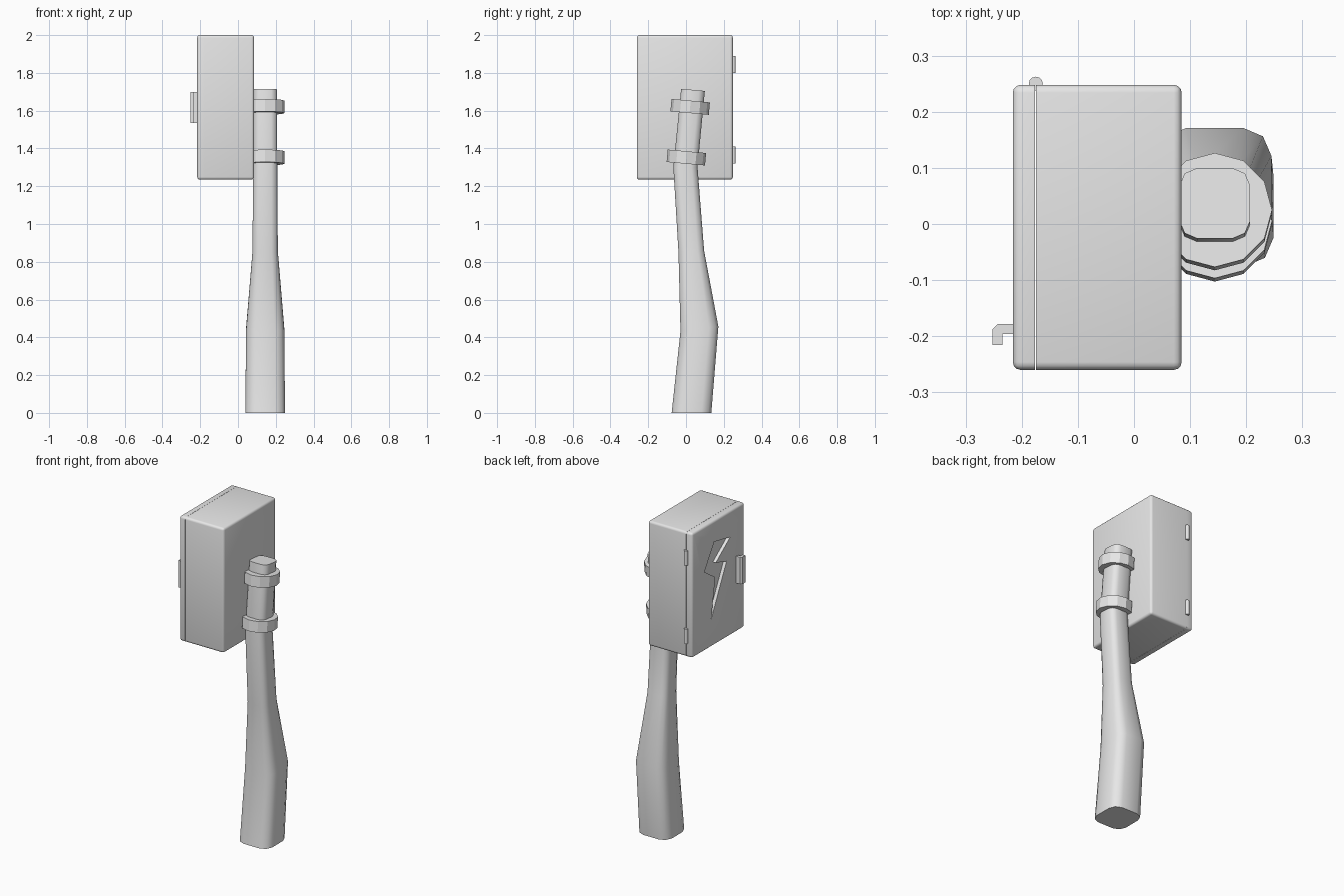
import bpy
import bmesh
import math
from mathutils import Matrix, Vector

cube = bpy.data.objects.get("Cube")
if cube:
    bpy.data.objects.remove(cube, do_unlink=True)

grey = bpy.data.materials.new("plain_grey")
grey.use_nodes = True
grey.diffuse_color = (0.8, 0.8, 0.8, 1)
grey.node_tree.nodes["Principled BSDF"].inputs["Base Color"].default_value = (0.8, 0.8, 0.8, 1)


def make(name, bm):
    bmesh.ops.recalc_face_normals(bm, faces=bm.faces)
    mesh = bpy.data.meshes.new(name)
    bm.to_mesh(mesh)
    bm.free()
    mesh.materials.append(grey)
    obj = bpy.data.objects.new(name, mesh)
    bpy.context.collection.objects.link(obj)
    return obj


def smooth(obj, degrees):
    bpy.ops.object.select_all(action='DESELECT')
    obj.select_set(True)
    bpy.context.view_layer.objects.active = obj
    bpy.ops.object.shade_smooth_by_angle(angle=math.radians(degrees))


def loft(name, rings):
    """Skin a list of equal-length point rings and cap both ends."""
    bm = bmesh.new()
    loops = [[bm.verts.new(p) for p in ring] for ring in rings]
    n = len(loops[0])
    for a, b in zip(loops, loops[1:]):
        for i in range(n):
            j = (i + 1) % n
            bm.faces.new((a[i], a[j], b[j], b[i]))
    bm.faces.new(loops[0])
    bm.faces.new(loops[-1])
    return make(name, bm)


def rounded_box(name, low, high, seam_x):
    """Box with rounded edges everywhere except around the door seam."""
    low, high = Vector(low), Vector(high)
    bm = bmesh.new()
    bmesh.ops.create_cube(bm, size=1)
    bmesh.ops.scale(bm, vec=high - low, verts=bm.verts)
    bmesh.ops.translate(bm, vec=(low + high) / 2, verts=bm.verts)
    edges = [e for e in bm.edges
             if any(abs(v.co.x - seam_x) > 0.001 for v in e.verts)]
    bmesh.ops.bevel(bm, geom=edges, offset=0.014, segments=3,
                    profile=0.5, affect='EDGES')
    return make(name, bm)


def cylinder(name, centre, radius, height, sides, tilt=0):
    bm = bmesh.new()
    matrix = Matrix.Translation(centre) @ Matrix.Rotation(tilt, 4, 'X')
    bmesh.ops.create_cone(bm, cap_ends=True, segments=sides, radius1=radius,
                          radius2=radius, depth=height, matrix=matrix)
    return make(name, bm)


# Cabinet body and door
SEAM = -0.175
body = rounded_box("cabinet_body", (SEAM, -0.26, 1.235), (0.085, 0.248, 2), SEAM)
door = rounded_box("cabinet_door", (-0.216, -0.26, 1.235), (SEAM - 0.001, 0.248, 2), SEAM - 0.001)
smooth(body, 50)

# Lightning bolt recessed into the door
bolt = [(0.035, 1.87), (-0.12, 1.84), (0.02, 1.735), (-0.085, 1.705),
        (0.065, 1.405), (0.025, 1.65), (0.13, 1.72)]
cutter = loft("bolt_cutter", [[(x, y, z) for y, z in bolt] for x in (-0.25, -0.196)])
cutter.hide_render = True
cut = door.modifiers.new("bolt_recess", 'BOOLEAN')
cut.operation = 'DIFFERENCE'
cut.solver = 'EXACT'
cut.object = cutter
bpy.context.view_layer.objects.active = door
bpy.ops.object.modifier_apply(modifier=cut.name)
bpy.data.objects.remove(cutter, do_unlink=True)
smooth(door, 35)

# Hinges
for label, z in (("upper", 1.845), ("lower", 1.365)):
    smooth(cylinder(label + "_hinge", (SEAM, 0.25, z), 0.0125, 0.09, 12), 40)

# Bent door handle
hook = [(-0.21, -0.178), (-0.243, -0.178), (-0.252, -0.187), (-0.252, -0.216),
        (-0.234, -0.216), (-0.234, -0.196), (-0.21, -0.196)]
loft("door_handle", [[(x, y, z) for x, y in hook] for z in (1.535, 1.7)])

# Curved post: centre y, height, half width, half depth, tilt
corner = [(1, 0.5), (0.85, 0.85), (0.5, 1)]
section = []
for turn in range(4):
    for u, v in corner:
        for _ in range(turn):
            u, v = -v, u
        section.append((u, v))
stations = [(0.029, 0, 0.105, 0.105, 0),
            (0.071, 0.445, 0.101, 0.101, -0.12),
            (0.028, 0.855, 0.067, 0.068, -0.05),
            (-0.003, 1.3, 0.064, 0.064, 0),
            (0.037, 1.71, 0.063, 0.063, 0.09)]
post = loft("post", [[(0.144 + u * w, y + v * d * math.cos(t), z - v * d * math.sin(t))
                      for u, v in section] for y, z, w, d, t in stations])
smooth(post, 50)

# Straps that hold the cabinet to the post
for label, y, z in (("upper", 0.022, 1.62), ("lower", 0.002, 1.352)):
    cylinder(label + "_strap", (0.144, y, z), 0.102, 0.066, 12, -0.09)
